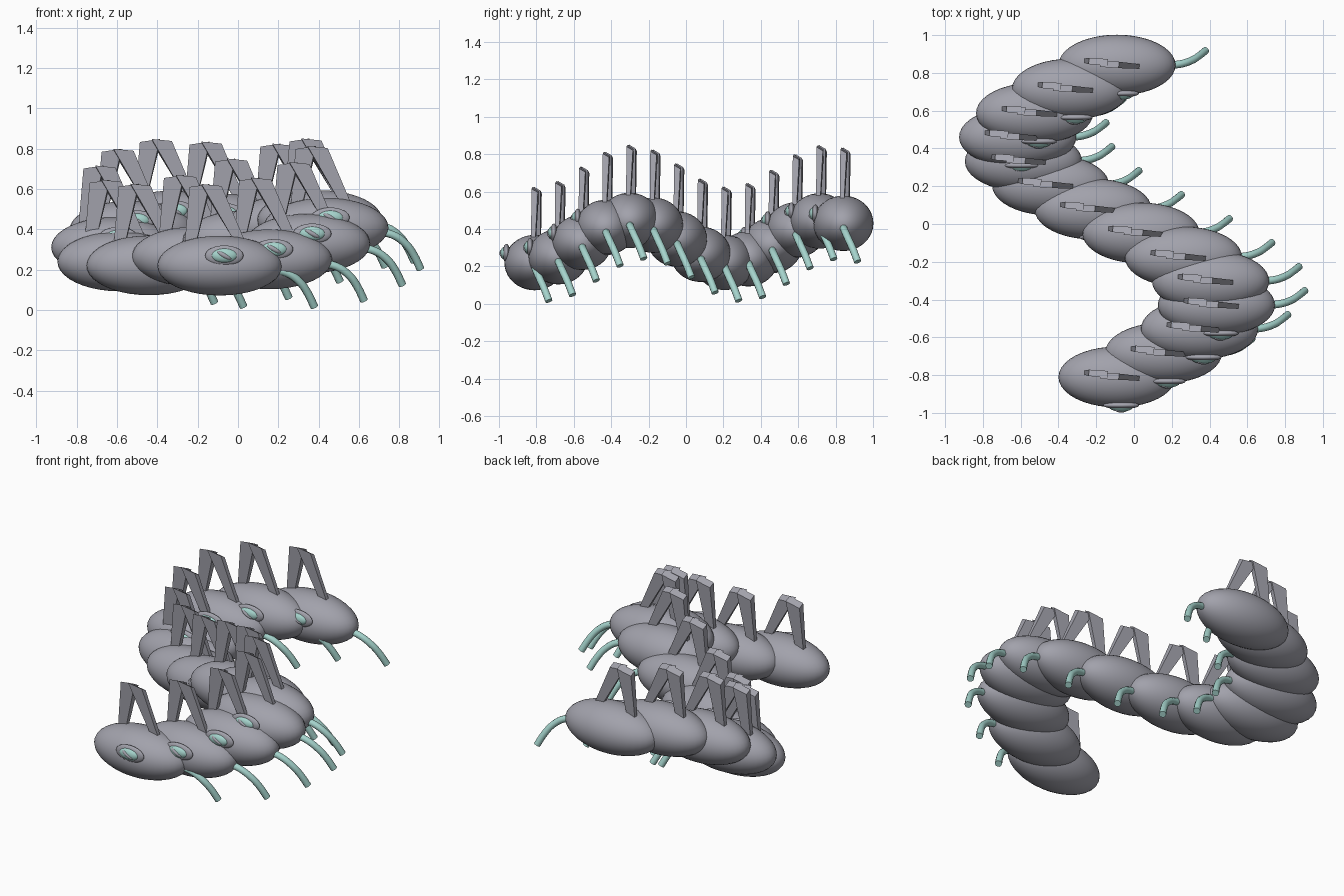
import bpy, bmesh, math
from mathutils import Vector, Matrix

if "Cube" in bpy.data.objects:
    bpy.data.objects.remove(bpy.data.objects["Cube"])

COUNT = 14


def material(name, rgb):
    m = bpy.data.materials.new(name)
    m.diffuse_color = (*rgb, 1)
    m.use_nodes = True
    m.node_tree.nodes["Principled BSDF"].inputs["Base Color"].default_value = m.diffuse_color
    return m


grey = material("slate grey", (0.36, 0.36, 0.41))
teal = material("pale teal", (0.38, 0.66, 0.61))


def finish(name, bm, mat, loc, angle):
    mesh = bpy.data.meshes.new(name)
    bmesh.ops.recalc_face_normals(bm, faces=bm.faces)
    bm.to_mesh(mesh)
    bm.free()
    mesh.materials.append(mat)
    ob = bpy.data.objects.new(name, mesh)
    ob.location = loc
    bpy.context.collection.objects.link(ob)
    bpy.context.view_layer.objects.active = ob
    ob.select_set(True)
    bpy.ops.object.shade_smooth_by_angle(angle=math.radians(angle))
    ob.select_set(False)
    return ob


def ellipsoid(name, mat, loc, radii, tilt=0.0, seg=32, rings=16):
    bm = bmesh.new()
    bmesh.ops.create_uvsphere(bm, u_segments=seg, v_segments=rings, radius=1)
    bmesh.ops.transform(bm, verts=bm.verts, matrix=Matrix.Rotation(tilt, 4, 'Y') @ Matrix.Diagonal((*radii, 1)))
    return finish(name, bm, mat, loc, 60)


def fin(name, loc):
    """Two tapered struts meeting in a blunt peak."""
    bm = bmesh.new()
    # foot x range, top x range, top heights, depth centre
    struts = [((-0.155, -0.10), (-0.13, -0.03), (0.390, 0.405), 0.006),
              ((0.105, 0.155), (-0.07, 0.03), (0.405, 0.395), -0.004)]
    for foot, top, heights, y in struts:
        outline = [(foot[0], 0.10), (foot[1], 0.10), (top[1], heights[1]), (top[0], heights[0])]
        front, back = [], []
        for x, z in outline:
            d = 0.017 if z > 0.2 else 0.011
            front.append(bm.verts.new((x, y - d, z)))
            back.append(bm.verts.new((x, y + d, z - (0.02 if z > 0.2 else 0))))
        bm.faces.new(front)
        bm.faces.new(back[::-1])
        for a in range(4):
            b = (a + 1) % 4
            bm.faces.new((front[a], back[a], back[b], front[b]))
    bmesh.ops.rotate(bm, verts=bm.verts, matrix=Matrix.Rotation(math.radians(-4), 3, 'Z'))
    return finish(name, bm, grey, loc, 20)


def leg(name, loc):
    """Bent tube reaching out to the side and down."""
    curve = bpy.data.curves.new(name, 'CURVE')
    curve.dimensions = '3D'
    curve.bevel_depth = 0.02
    curve.bevel_resolution = 3
    curve.use_fill_caps = True
    pts = [(0.25, 0, -0.02), (0.33, 0.005, -0.035), (0.395, 0.025, -0.08),
           (0.435, 0.05, -0.135), (0.469, 0.077, -0.205)]
    spline = curve.splines.new('BEZIER')
    spline.bezier_points.add(len(pts) - 1)
    for p, co in zip(spline.bezier_points, pts):
        p.co = co
        p.handle_left_type = p.handle_right_type = 'AUTO'
    spline.resolution_u = 4
    curve.materials.append(teal)
    ob = bpy.data.objects.new(name, curve)
    ob.location = loc
    bpy.context.collection.objects.link(ob)


for i in range(COUNT):
    # winding path: one sideways wave, faster vertical wave
    c = Vector((-0.09 + 0.53 * math.sin(2 * math.pi * i / 13),
                -0.81 + 0.127 * i,
                0.333 - 0.113 * math.cos(2 * math.pi * i / 8.2)))
    ellipsoid(f"body_segment_{i}", grey, c, (0.31, 0.161, 0.148), seg=40, rings=20)
    fin(f"back_fin_{i}", c + Vector((-0.02, 0.007, 0)))
    leg(f"side_leg_{i}", c)
    # layered eye on the front of the segment
    e = c + Vector((0.022, 0, 0.05))
    ellipsoid(f"eye_rim_{i}", grey, e + Vector((0, -0.150, 0)), (0.095, 0.02, 0.05))
    ellipsoid(f"eye_{i}", teal, e + Vector((0, -0.157, 0)), (0.065, 0.026, 0.036))
    ellipsoid(f"pupil_{i}", grey, e + Vector((0, -0.170, 0)), (0.042, 0.018, 0.014), math.radians(28), 16, 8)
